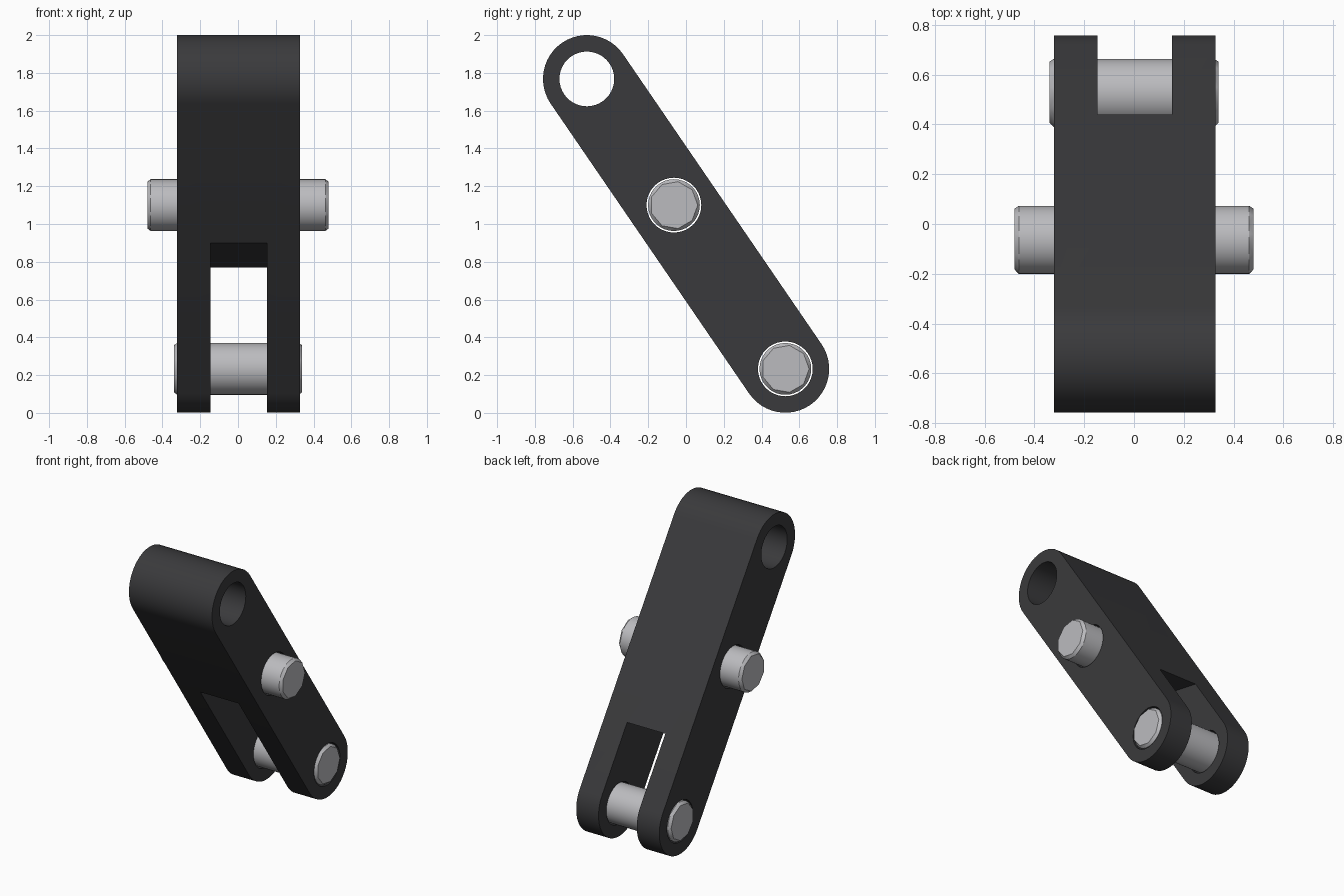
import bpy, bmesh
from math import sin, cos, pi, atan2, radians

if "Cube" in bpy.data.objects:
    bpy.data.objects.remove(bpy.data.objects["Cube"])

TOP, MID, LOW = (-0.525, 1.768), (-0.064, 1.10), (0.526, 0.233)
R_END, R_HOLE, R_PIN = 0.232, 0.145, 0.137


def finish(name, bm, color=None):
    bmesh.ops.recalc_face_normals(bm, faces=bm.faces)
    me = bpy.data.meshes.new(name)
    bm.to_mesh(me)
    bm.free()
    ob = bpy.data.objects.new(name, me)
    bpy.context.collection.objects.link(ob)
    if color:
        mat = bpy.data.materials.new(name + "_material")
        mat.diffuse_color = color
        mat.use_nodes = True
        mat.node_tree.nodes["Principled BSDF"].inputs["Base Color"].default_value = mat.diffuse_color
        me.materials.append(mat)
    return ob


def prism(name, pts, x0, x1, color=None):
    """Extrude a (y, z) outline along x."""
    bm = bmesh.new()
    face = bm.faces.new([bm.verts.new((x0, y, z)) for y, z in pts])
    ext = bmesh.ops.extrude_face_region(bm, geom=[face])
    new = [v for v in ext["geom"] if isinstance(v, bmesh.types.BMVert)]
    bmesh.ops.translate(bm, verts=new, vec=(x1 - x0, 0, 0))
    return finish(name, bm, color)


def arc(c, r, a0, a1, n):
    return [(c[0] + r * cos(a0 + (a1 - a0) * i / n),
             c[1] + r * sin(a0 + (a1 - a0) * i / n)) for i in range(n + 1)]


def smooth(ob):
    bpy.ops.object.select_all(action='DESELECT')
    ob.select_set(True)
    bpy.context.view_layer.objects.active = ob
    bpy.ops.object.shade_smooth_by_angle(angle=radians(30))


# link body: stadium outline leaning back
lean = atan2(TOP[1] - LOW[1], TOP[0] - LOW[0])
outline = (arc(TOP, R_END, lean - pi / 2, lean + pi / 2, 24)
           + arc(LOW, R_END, lean + pi / 2, lean + 3 * pi / 2, 24))
body = prism("link_body", outline, -0.322, 0.327, (0.042, 0.042, 0.045, 1))

# cutters: three bores and the fork slot
cutters = [prism("bore_cutter", arc(c, R_HOLE, 0, 2 * pi, 40)[:-1], -0.6, 0.6)
           for c in (TOP, MID, LOW)]
slot = [(-0.515, 0.96), (0.74, 0.711), (1.2, 0.4), (1.2, -0.4), (-0.515, -0.4)]
cutters.append(prism("slot_cutter", slot, -0.146, 0.153))
bpy.context.view_layer.objects.active = body
for c in cutters:
    c.hide_render = True
    mod = body.modifiers.new("cut", 'BOOLEAN')
    mod.operation = 'DIFFERENCE'
    mod.solver = 'EXACT'
    mod.object = c
    bpy.ops.object.modifier_apply(modifier=mod.name)
    bpy.data.objects.remove(c)
smooth(body)


def pin(name, centre, half, caps=9, step=4):
    """Round shaft whose chamfers end in a coarse faceted cap."""
    bm = bmesh.new()
    n = caps * step

    def ring(x, r, count):
        return [bm.verts.new((x, centre[0] + r * cos(2 * pi * i / count),
                              centre[1] + r * sin(2 * pi * i / count))) for i in range(count)]

    shafts = []
    for s in (-1, 1):
        shaft = ring(s * (half - 0.018), R_PIN, n)
        cap = ring(s * half, R_PIN - 0.011, caps)
        bm.faces.new(cap)
        for i in range(caps):
            k = i * step
            for j in range(-step // 2, step // 2):
                bm.faces.new((cap[i], shaft[(k + j) % n], shaft[(k + j + 1) % n]))
            bm.faces.new((cap[i], shaft[k + step // 2], cap[(i + 1) % caps]))
        shafts.append(shaft)
    a, b = shafts
    for i in range(n):
        j = (i + 1) % n
        bm.faces.new((a[i], a[j], b[j], b[i]))
    smooth(finish(name, bm, (0.5, 0.5, 0.52, 1)))


# pins
pin("middle_pin", MID, 0.48)
pin("fork_pin", LOW, 0.34)
